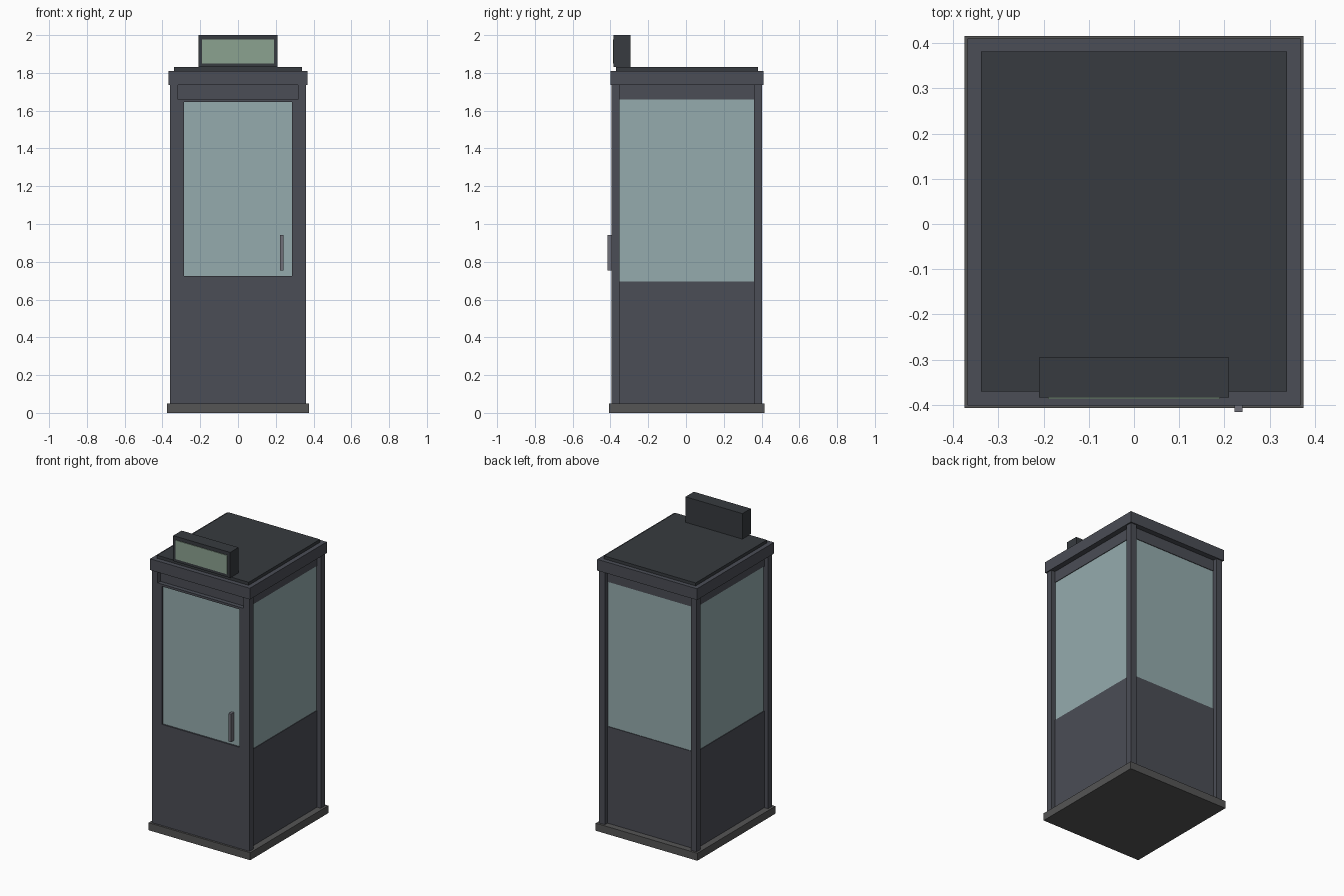
import bpy
import bmesh

if "Cube" in bpy.data.objects:
    bpy.data.objects.remove(bpy.data.objects["Cube"])


def material(name, rgb):
    m = bpy.data.materials.new(name)
    m.diffuse_color = (*rgb, 1.0)
    m.use_nodes = True
    m.node_tree.nodes["Principled BSDF"].inputs["Base Color"].default_value = m.diffuse_color
    return m


BODY = material("body_grey", (0.07, 0.075, 0.092))
ROOF = material("roof_dark", (0.038, 0.043, 0.05))
BASE = material("base_grey", (0.09, 0.09, 0.09))
GLASS = material("glass", (0.30, 0.41, 0.42))
SIGN = material("sign_green", (0.26, 0.36, 0.28))
METAL = material("handle_metal", (0.16, 0.16, 0.19))


def box(name, x, y, z, mat):
    """Box from (min, max) ranges on each axis."""
    me = bpy.data.meshes.new(name)
    bm = bmesh.new()
    bmesh.ops.create_cube(bm, size=1)
    for v in bm.verts:
        v.co = [r[0] if c < 0 else r[1] for c, r in zip(v.co, (x, y, z))]
    bm.to_mesh(me)
    bm.free()
    me.materials.append(mat)
    ob = bpy.data.objects.new(name, me)
    bpy.context.collection.objects.link(ob)
    return ob


# Main dimensions
X, YF, YB = 0.36, -0.394, 0.402      # outer faces of the posts
P = 0.043                            # post width
Z0, Z1 = 0.05, 1.735                 # wall bottom and top
SILL, HEAD = 0.695, 1.66             # side window bottom and top
REC, T = 0.028, 0.014                # panel recess and thickness

# Base plinth, cornice and roof slab
box("base", (-0.375, 0.375), (-0.407, 0.416), (0, Z0), BASE)
box("cornice", (-0.368, 0.368), (-0.401, 0.410), (Z1, 1.81), BODY)
box("roof_slab", (-0.338, 0.338), (-0.37, 0.381), (1.81, 1.83), ROOF)

# Corner posts
for side, sx in (("left", -1), ("right", 1)):
    xs = sorted((sx * X, sx * (X - P)))
    box(f"front_post_{side}", xs, (YF, YF + P), (Z0, Z1), BODY)
    box(f"back_post_{side}", xs, (YB - P, YB), (Z0, Z1), BODY)

# Side and back walls: lower panel, window, header
LEVELS = (("lower_panel", Z0, SILL, BODY, 0.0),
          ("window", SILL, HEAD, GLASS, 0.004),
          ("header", HEAD, Z1, BODY, 0.0))
for part, a, b, mat, inset in LEVELS:
    d = REC + inset
    for side, sx in (("left", -1), ("right", 1)):
        xs = sorted((sx * (X - d), sx * (X - REC - T)))
        box(f"{side}_{part}", xs, (YF + P, YB - P), (a, b), mat)
    box(f"back_{part}", (-X + P, X - P), (YB - REC - T, YB - d), (a, b), mat)

# Door flush with the front posts, recessed header above it
DX, DW = X - P, 0.286
D0, D1 = 0.725, 1.645
DY = (YF, YF + P)
box("door_lower_panel", (-DX, DX), DY, (Z0, D0), BODY)
box("door_top_rail", (-DX, DX), DY, (D1, HEAD), BODY)
box("door_stile_left", (-DX, -DW), DY, (D0, D1), BODY)
box("door_stile_right", (DW, DX), DY, (D0, D1), BODY)
box("door_window", (-DW, DW), (YF + 0.01, YF + 0.025), (D0, D1), GLASS)
box("front_header", (-DX, DX), (YF + REC, YF + P), (HEAD, Z1), BODY)
box("door_handle", (0.222, 0.24), (-0.416, YF + 0.012), (0.755, 0.942), METAL)

# Roof sign
box("sign_box", (-0.21, 0.21), (-0.383, -0.295), (1.83, 2.0), ROOF)
box("sign_panel", (-0.19, 0.19), (-0.387, -0.38), (1.85, 1.976), SIGN)
